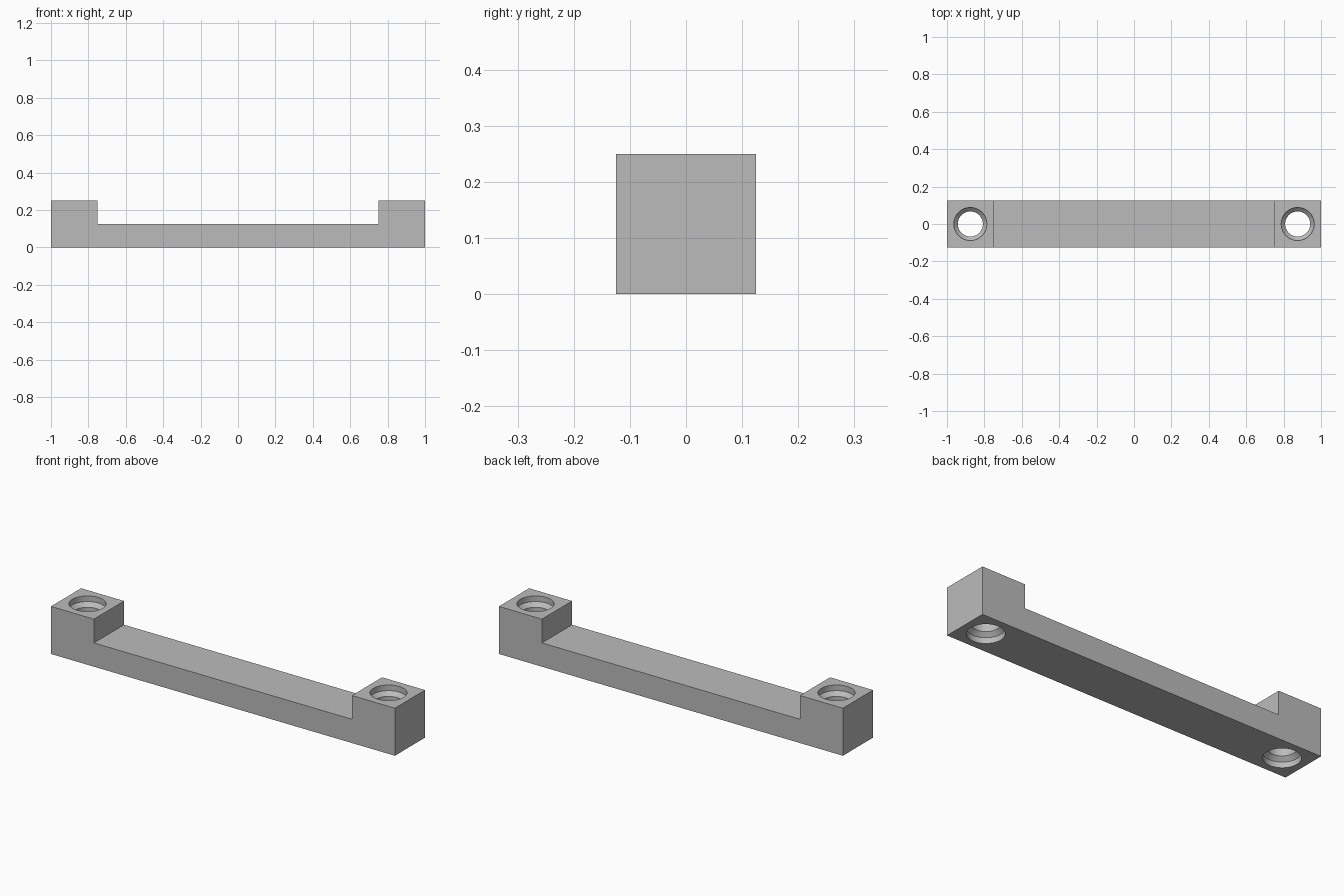
import bpy, bmesh, math

old = bpy.data.objects.get("Cube")
if old:
    bpy.data.objects.remove(old, do_unlink=True)

HALF_LEN, HALF_DEPTH = 1.0, 0.125
HEIGHT, BAR_TOP, BLOCK_INNER = 0.25, 0.125, 0.75
HOLE_X, WIDE_R, NECK_R = 0.875, 0.088, 0.067
RECESS, TAPER = 0.03, 0.02

grey = bpy.data.materials.new("mid_grey")
grey.use_nodes = True
colour = (0.5, 0.5, 0.5, 1)
grey.diffuse_color = colour
grey.node_tree.nodes["Principled BSDF"].inputs["Base Color"].default_value = colour


def make_object(name, bm):
    bmesh.ops.recalc_face_normals(bm, faces=bm.faces)
    mesh = bpy.data.meshes.new(name)
    bm.to_mesh(mesh)
    bm.free()
    mesh.materials.append(grey)
    obj = bpy.data.objects.new(name, mesh)
    bpy.context.collection.objects.link(obj)
    return obj


def hole_cutter(x):
    """Round through-hole, wider at both ends, with a tapered step to the neck."""
    step = RECESS + TAPER
    profile = [(0, -0.05), (WIDE_R, -0.05), (WIDE_R, RECESS), (NECK_R, step),
               (NECK_R, HEIGHT - step), (WIDE_R, HEIGHT - RECESS),
               (WIDE_R, HEIGHT + 0.05), (0, HEIGHT + 0.05)]
    bm = bmesh.new()
    verts = [bm.verts.new((x + r, 0, z)) for r, z in profile]
    edges = [bm.edges.new(pair) for pair in zip(verts, verts[1:])]
    bmesh.ops.spin(bm, geom=verts + edges, cent=(x, 0, 0), axis=(0, 0, 1),
                   angle=math.tau, steps=64)
    bmesh.ops.remove_doubles(bm, verts=bm.verts, dist=0.0001)
    cutter = make_object("hole_cutter", bm)
    cutter.hide_render = True
    return cutter


# Bar with a raised block at each end, extruded from its front outline
right_half = [(HALF_LEN, 0), (HALF_LEN, HEIGHT), (BLOCK_INNER, HEIGHT), (BLOCK_INNER, BAR_TOP)]
outline = right_half + [(-x, z) for x, z in reversed(right_half)]
bm = bmesh.new()
face = bm.faces.new([bm.verts.new((x, -HALF_DEPTH, z)) for x, z in outline])
extruded = bmesh.ops.extrude_face_region(bm, geom=[face])["geom"]
bmesh.ops.translate(bm, vec=(0, 2 * HALF_DEPTH, 0),
                    verts=[v for v in extruded if isinstance(v, bmesh.types.BMVert)])
handle = make_object("bar_handle", bm)

# Mounting holes through the end blocks
bpy.ops.object.select_all(action="DESELECT")
handle.select_set(True)
bpy.context.view_layer.objects.active = handle
for x in (-HOLE_X, HOLE_X):
    cutter = hole_cutter(x)
    mod = handle.modifiers.new("hole", "BOOLEAN")
    mod.operation = "DIFFERENCE"
    mod.solver = "EXACT"
    mod.object = cutter
    bpy.ops.object.modifier_apply(modifier=mod.name)
    bpy.data.objects.remove(cutter, do_unlink=True)

bpy.ops.object.shade_smooth_by_angle(angle=math.radians(30))
